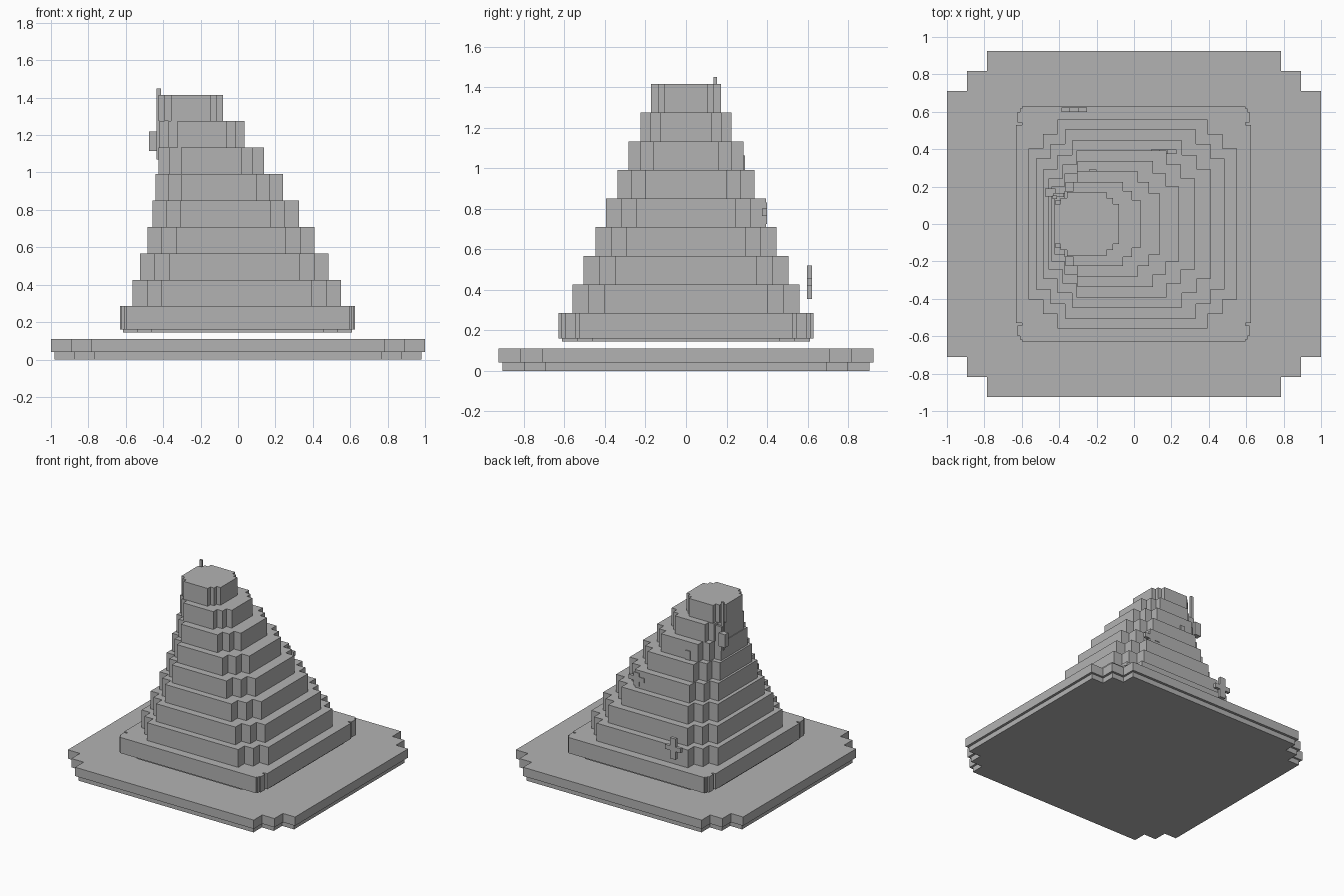
import bpy
import bmesh

cube = bpy.data.objects.get("Cube")
if cube:
    bpy.data.objects.remove(cube, do_unlink=True)

# One plain stone colour
stone = bpy.data.materials.new("stone_grey")
stone.use_nodes = True
GREY = (0.45, 0.45, 0.45, 1)
stone.diffuse_color = GREY
stone.node_tree.nodes["Principled BSDF"].inputs["Base Color"].default_value = GREY


def finish(name, bm):
    bmesh.ops.recalc_face_normals(bm, faces=bm.faces)
    mesh = bpy.data.meshes.new(name)
    bm.to_mesh(mesh)
    bm.free()
    mesh.materials.append(stone)
    obj = bpy.data.objects.new(name, mesh)
    bpy.context.collection.objects.link(obj)
    return obj


def staircase(s):
    """Corner cut in two square steps, as insets from the corner."""
    return [(0, 2 * s), (s, 2 * s), (s, s), (2 * s, s), (2 * s, 0)]


def slab(name, x0, x1, half_y, z0, z1, corner):
    """Extruded rectangle whose four corners are cut by the same profile."""
    cx, hx = (x0 + x1) / 2, (x1 - x0) / 2
    outline = []
    for sx, sy in ((1, 1), (-1, 1), (-1, -1), (1, -1)):
        pts = [(cx + sx * (hx - dx), sy * (half_y - dy)) for dx, dy in corner]
        outline += pts if sx * sy > 0 else pts[::-1]
    bm = bmesh.new()
    face = bm.faces.new([bm.verts.new((x, y, z0)) for x, y in outline])
    top = bmesh.ops.extrude_face_region(bm, geom=[face])["geom"]
    verts = [v for v in top if isinstance(v, bmesh.types.BMVert)]
    bmesh.ops.translate(bm, verts=verts, vec=(0, 0, z1 - z0))
    return finish(name, bm)


def boxes(name, parts):
    """Several boxes, each given by its low and high corner, in one object."""
    bm = bmesh.new()
    for lo, hi in parts:
        for v in bmesh.ops.create_cube(bm, size=1)["verts"]:
            v.co = [a + (b - a) * (c + 0.5) for a, b, c in zip(lo, hi, v.co)]
    return finish(name, bm)


# Ground slabs
slab("base_foot", -0.98, 0.98, 0.905, 0, 0.04, staircase(0.105))
slab("base_slab", -1, 1, 0.925, 0.04, 0.11, staircase(0.107))

# Floating plinth with small notched corners
slab("plinth_foot", -0.615, 0.61, 0.613, 0.145, 0.16, staircase(0.075))
notched = [(0, 0.1), (0.03, 0.1), (0.03, 0.085), (0.008, 0.085), (0.008, 0.03),
           (0.02, 0.03), (0.02, 0.01), (0.03, 0.01), (0.03, 0)]
slab("plinth", -0.63, 0.626, 0.628, 0.16, 0.285, notched)

# Leaning stack of tiers: left, right, half depth, corner step
tiers = [
    (-0.565, 0.55, 0.56, 0.078),
    (-0.523, 0.485, 0.505, 0.077),
    (-0.485, 0.41, 0.447, 0.077),
    (-0.457, 0.325, 0.394, 0.075),
    (-0.44, 0.24, 0.338, 0.069),
    (-0.425, 0.14, 0.284, 0.06),
    (-0.42, 0.036, 0.225, 0.048),
    (-0.425, -0.08, 0.172, 0.033),
]
STEP = 0.1413
for i, (x0, x1, half_y, s) in enumerate(tiers):
    z = 0.285 + i * STEP
    slab(f"tier_{i + 1}", x0, x1, half_y, z, z + STEP, staircase(s))


# Crosses on the back, partly sunk into the tiers
def cross(name, x, y, z0, z1, bar_z, bar_w):
    d = 0.012
    boxes(name, [((x - 0.024, y - d, z0), (x + 0.024, y + d, z1)),
                 ((x - bar_w, y - d, bar_z - 0.018), (x + bar_w, y + d, bar_z + 0.018))])


cross("lower_back_cross", -0.32, 0.61, 0.355, 0.52, 0.437, 0.068)
cross("middle_back_cross", 0.158, 0.387, 0.725, 0.83, 0.782, 0.068)
boxes("upper_back_stub", [((-0.24, 0.27, 0.95), (-0.2, 0.292, 1.063))])

# Pole and bracket beside the top
boxes("top_pole", [((-0.435, 0.135, 1.07), (-0.413, 0.152, 1.45))])
boxes("top_bracket", [((-0.475, 0.147, 1.115), (-0.42, 0.19, 1.22)),
                      ((-0.43, 0.145, 1.07), (-0.375, 0.165, 1.26))])
